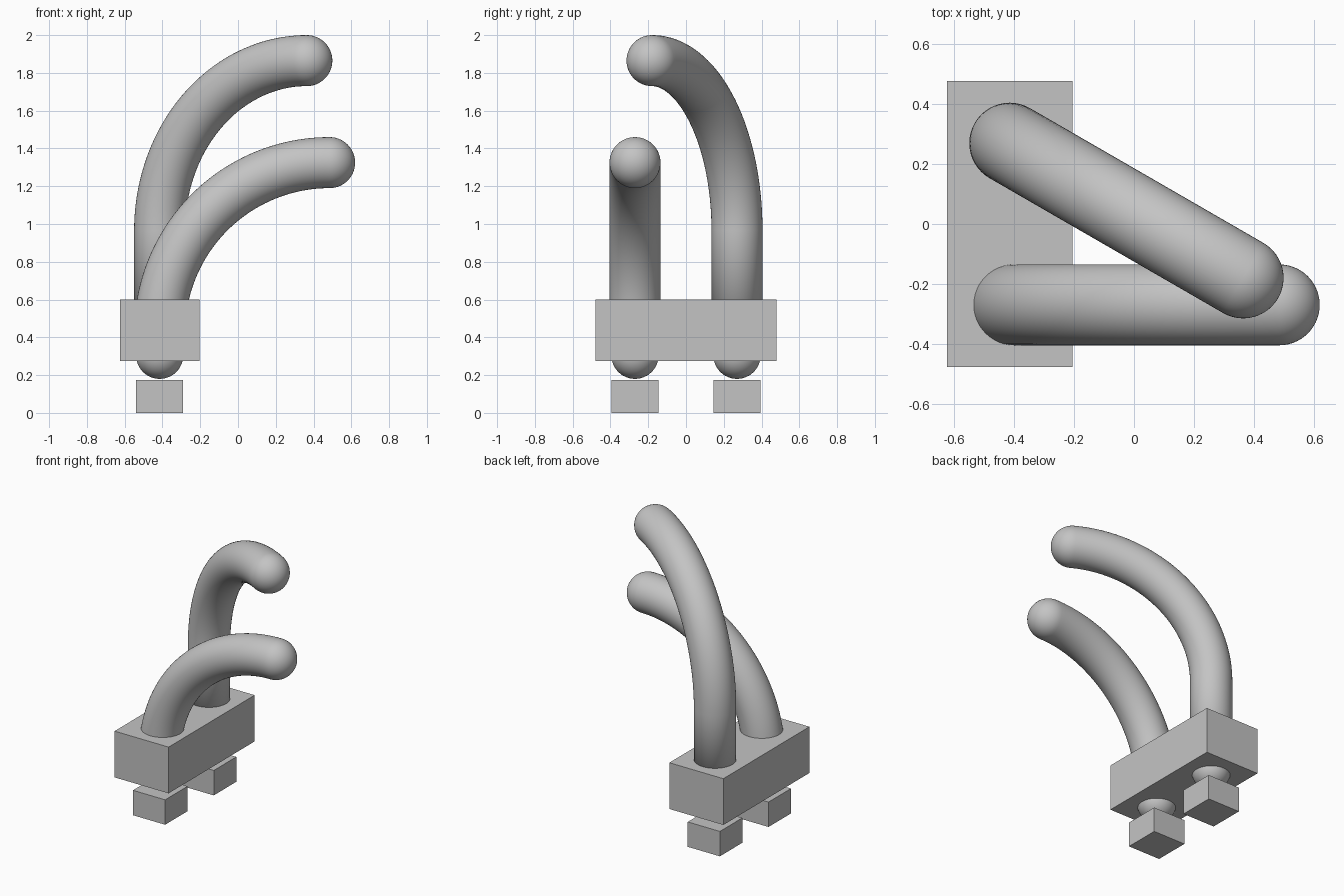
import bpy, bmesh
from math import sin, cos, pi, radians
from mathutils import Vector

cube = bpy.data.objects.get("Cube")
if cube:
    bpy.data.objects.remove(cube, do_unlink=True)

grey = bpy.data.materials.new("plain grey")
grey.use_nodes = True
grey.diffuse_color = (0.55, 0.55, 0.55, 1)
grey.node_tree.nodes["Principled BSDF"].inputs["Base Color"].default_value = grey.diffuse_color

POST_X, POST_Y = -0.415, 0.27
TUBE, BEND = 0.135, 0.9
SIDES, STEPS, CAP = 48, 48, 14


def add_object(name, bm, smooth=False):
    bmesh.ops.recalc_face_normals(bm, faces=bm.faces)
    for face in bm.faces:
        face.smooth = smooth
    mesh = bpy.data.meshes.new(name)
    bm.to_mesh(mesh)
    bm.free()
    mesh.materials.append(grey)
    obj = bpy.data.objects.new(name, mesh)
    bpy.context.collection.objects.link(obj)
    return obj


def box(name, centre, size):
    bm = bmesh.new()
    bmesh.ops.create_cube(bm, size=1)
    bmesh.ops.scale(bm, vec=size, verts=bm.verts)
    bmesh.ops.translate(bm, vec=centre, verts=bm.verts)
    return add_object(name, bm)


def ball(name, centre, radius):
    bm = bmesh.new()
    bmesh.ops.create_uvsphere(bm, u_segments=SIDES, v_segments=24, radius=radius)
    bmesh.ops.translate(bm, vec=centre, verts=bm.verts)
    return add_object(name, bm, True)


def arm(name, y, bottom, bend_start, heading):
    """Upright tube that bends a quarter turn towards heading and ends in a dome."""
    out = Vector((cos(heading), sin(heading), 0))
    side = Vector((-out.y, out.x, 0))
    up = Vector((0, 0, 1))
    root = Vector((POST_X, y, 0))
    # Each ring is centre, in-plane normal, radius
    rings = [(root + up * bottom, out, TUBE)]
    for i in range(STEPS + 1):
        a = pi / 2 * i / STEPS
        centre = root + out * BEND * (1 - cos(a)) + up * (bend_start + BEND * sin(a))
        rings.append((centre, out * cos(a) - up * sin(a), TUBE))
    tip = rings[-1][0]
    for i in range(1, CAP):
        a = pi / 2 * i / CAP
        rings.append((tip + out * TUBE * sin(a), -up, TUBE * cos(a)))

    bm = bmesh.new()
    loops = []
    for centre, normal, radius in rings:
        angles = [2 * pi * k / SIDES for k in range(SIDES)]
        loops.append([bm.verts.new(centre + (normal * cos(t) + side * sin(t)) * radius)
                      for t in angles])
    for low, high in zip(loops, loops[1:]):
        for k in range(SIDES):
            n = (k + 1) % SIDES
            bm.faces.new((low[k], low[n], high[n], high[k]))
    bm.faces.new(loops[0])
    pole = bm.verts.new(tip + out * TUBE)
    for k in range(SIDES):
        bm.faces.new((loops[-1][k], loops[-1][(k + 1) % SIDES], pole))
    return add_object(name, bm, True)


# Base block
box("base_block", (POST_X, 0, 0.4375), (0.42, 0.956, 0.325))

# Joint balls and feet below the block
for label, s in (("front", -1), ("back", 1)):
    ball(label + "_joint_ball", (POST_X, s * POST_Y, 0.305), 0.125)
    box(label + "_foot", (POST_X, s * POST_Y, 0.0875), (0.25, 0.25, 0.175))

# Curved arms: the back one is taller and swings across the front one
arm("front_arm", -POST_Y, 0.4, 0.425, 0)
arm("back_arm", POST_Y, 0.4, 0.965, radians(-30))
